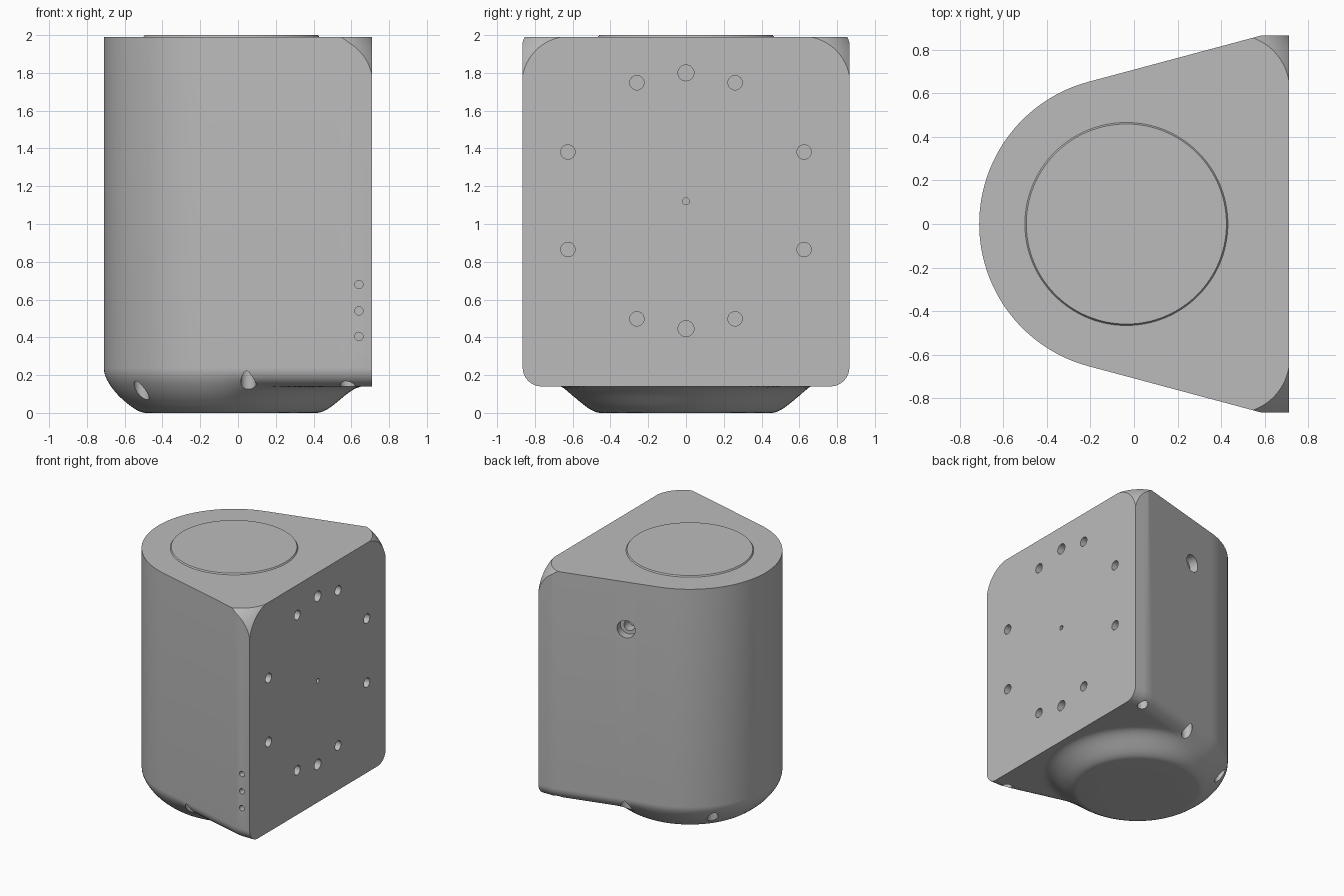
import bpy, bmesh, math
from mathutils import Vector, Matrix

if "Cube" in bpy.data.objects:
    bpy.data.objects.remove(bpy.data.objects["Cube"])

grey = bpy.data.materials.new("plain grey")
grey.use_nodes = True
COLOUR = (0.5, 0.5, 0.5, 1)
grey.diffuse_color = COLOUR
grey.node_tree.nodes["Principled BSDF"].inputs["Base Color"].default_value = COLOUR

CX, R = -0.035, 0.675          # axis and radius of the round side
FACE_X, HALF_W = 0.71, 0.865   # flat mounting face
TOP, BASE, FILLET = 1.99, 0.14, 0.1
TILT = math.radians(15)


def finish(name, bm):
    bmesh.ops.recalc_face_normals(bm, faces=bm.faces)
    mesh = bpy.data.meshes.new(name)
    bm.to_mesh(mesh)
    bm.free()
    obj = bpy.data.objects.new(name, mesh)
    bpy.context.collection.objects.link(obj)
    mesh.materials.append(grey)
    return obj


def activate(obj):
    bpy.ops.object.select_all(action='DESELECT')
    obj.select_set(True)
    bpy.context.view_layer.objects.active = obj


def cut(obj, cutter):
    mod = obj.modifiers.new("cut", 'BOOLEAN')
    mod.operation, mod.solver, mod.object = 'DIFFERENCE', 'EXACT', cutter
    activate(obj)
    bpy.ops.object.modifier_apply(modifier=mod.name)
    bpy.data.objects.remove(cutter)


def side_path(d):
    """Outline from front flat edge round to back flat edge, inset by d."""
    half = []
    for i in range(33):
        a = math.pi - (math.pi / 2 - TILT) * i / 32
        half.append(Vector((CX + (R - d) * math.cos(a), (R - d) * math.sin(a))))
    start = half[-1].copy()
    length = (HALF_W - d - start.y) / math.sin(TILT)
    along = Vector((math.cos(TILT), math.sin(TILT)))
    half += [start + along * length * i / 14 for i in range(1, 15)]
    knee = half[-1].copy()
    half += [knee.lerp(Vector((FACE_X, HALF_W - d)), i / 3) for i in range(1, 4)]
    return [Vector((p.x, -p.y)) for p in reversed(half[1:])] + half


def dome(p):
    """Underside height: a round foot that blends up into the base plane."""
    t = min(max((math.hypot(p.x - CX, p.y) - 0.45) / 0.25, 0), 1)
    return BASE * t * t * (3 - 2 * t)


def bridge(bm, a, b, closed=False):
    n = len(a)
    for i in range(n if closed else n - 1):
        j = (i + 1) % n
        bm.faces.new((a[i], a[j], b[j], b[i]))


# Body: walls, filleted lower rim, domed underside
bm = bmesh.new()
strips = [[bm.verts.new((p.x, p.y, TOP)) for p in side_path(0)]]
for k in range(9):
    a = math.pi / 2 * k / 8
    d, lift = FILLET * (1 - math.cos(a)), FILLET * (1 - math.sin(a))
    # walls start level, then blend to the underside
    strips.append([bm.verts.new((p.x, p.y, dome(p) + lift)) for p in side_path(d)])
for a, b in zip(strips, strips[1:]):
    bridge(bm, a, b)
bm.faces.new(strips[0])

inner = strips[-1]
first, last = inner[0].co.copy(), inner[-1].co.copy()
chord = [bm.verts.new(last.lerp(first, i / 24)) for i in range(1, 24)]
ring = inner + chord
outer = [v.co.xy for v in ring]
bm.faces.new([s[0] for s in strips] + chord[::-1] + [s[-1] for s in reversed(strips)])
centre = Vector((CX, 0))
STEPS = 24
for k in range(1, STEPS + 1):
    nxt = []
    for p in outer:
        q = p.lerp(centre + (p - centre).normalized() * 0.45, k / STEPS)
        nxt.append(bm.verts.new((q.x, q.y, dome(q))))
    bridge(bm, ring, nxt, closed=True)
    ring = nxt
bm.faces.new(ring)
body = finish("body", bm)

# Rounded upper corners beside the flat face
D = 0.25
for s in (-1, 1):
    c = Vector((FACE_X - D, s * (HALF_W - D), TOP - D))
    bm = bmesh.new()
    bmesh.ops.create_cube(bm, size=0.4, matrix=Matrix.Translation(c + Vector((0.2, s * 0.2, 0.2))))
    corner = finish("corner_cutter", bm)
    bm = bmesh.new()
    bmesh.ops.create_uvsphere(bm, u_segments=96, v_segments=48, radius=D * 1.426,
                              matrix=Matrix.Translation(c))
    cut(corner, finish("ball_cutter", bm))
    cut(body, corner)


# Drilled holes
def drill(bm, point, outward, radius, depth, tip=None):
    axis = Vector(outward).normalized()
    mid = Vector(point) + axis * (0.05 - depth) / 2
    m = Matrix.Translation(mid) @ axis.to_track_quat('Z', 'Y').to_matrix().to_4x4()
    bmesh.ops.create_cone(bm, cap_ends=True, segments=32, radius2=radius,
                          radius1=radius if tip is None else tip,
                          depth=depth + 0.05, matrix=m)


bm = bmesh.new()
X = (1, 0, 0)
drill(bm, (FACE_X, 0, 1.12), X, 0.018, 0.06)
for up in (-1, 1):
    drill(bm, (FACE_X, 0, 1.123 + up * 0.677), X, 0.042, 0.12)
    for s in (-1, 1):
        drill(bm, (FACE_X, s * 0.26, 1.123 + up * 0.625), X, 0.038, 0.12)
        drill(bm, (FACE_X, s * 0.625, 1.123 + up * 0.258), X, 0.038, 0.12)
for z in (0.405, 0.54, 0.68):
    drill(bm, (0.64, -HALF_W, z), (0, -1, 0), 0.022, 0.05)
for x, y in ((0.055, 0.68), (-0.51, 0.39), (0.58, 0.79)):
    for s in (-1, 1):
        drill(bm, (x, s * y, 0.02), (0, 0, -1), 0.04, 0.24)
NORMAL = Vector((-math.sin(TILT), math.cos(TILT), 0))
PORT = Vector((CX, 0, 1.61)) + NORMAL * R + Vector((math.cos(TILT), math.sin(TILT), 0)) * 0.25
drill(bm, PORT, NORMAL, 0.07, 0.07)
cut(body, finish("hole_cutter", bm))

# Narrower bore at the bottom of the rear port
bm = bmesh.new()
drill(bm, PORT - NORMAL * 0.06, NORMAL, 0.042, 0.1)
cut(body, finish("bore_cutter", bm))

# Raised round lid with a bevelled rim
bm = bmesh.new()
bmesh.ops.create_cone(bm, cap_ends=True, segments=128, radius1=0.467, radius2=0.459,
                      depth=0.012, matrix=Matrix.Translation((CX, 0, 1.994)))
lid = finish("top_lid", bm)

for obj in (body, lid):
    activate(obj)
    bpy.ops.object.shade_smooth_by_angle(angle=math.radians(30))
